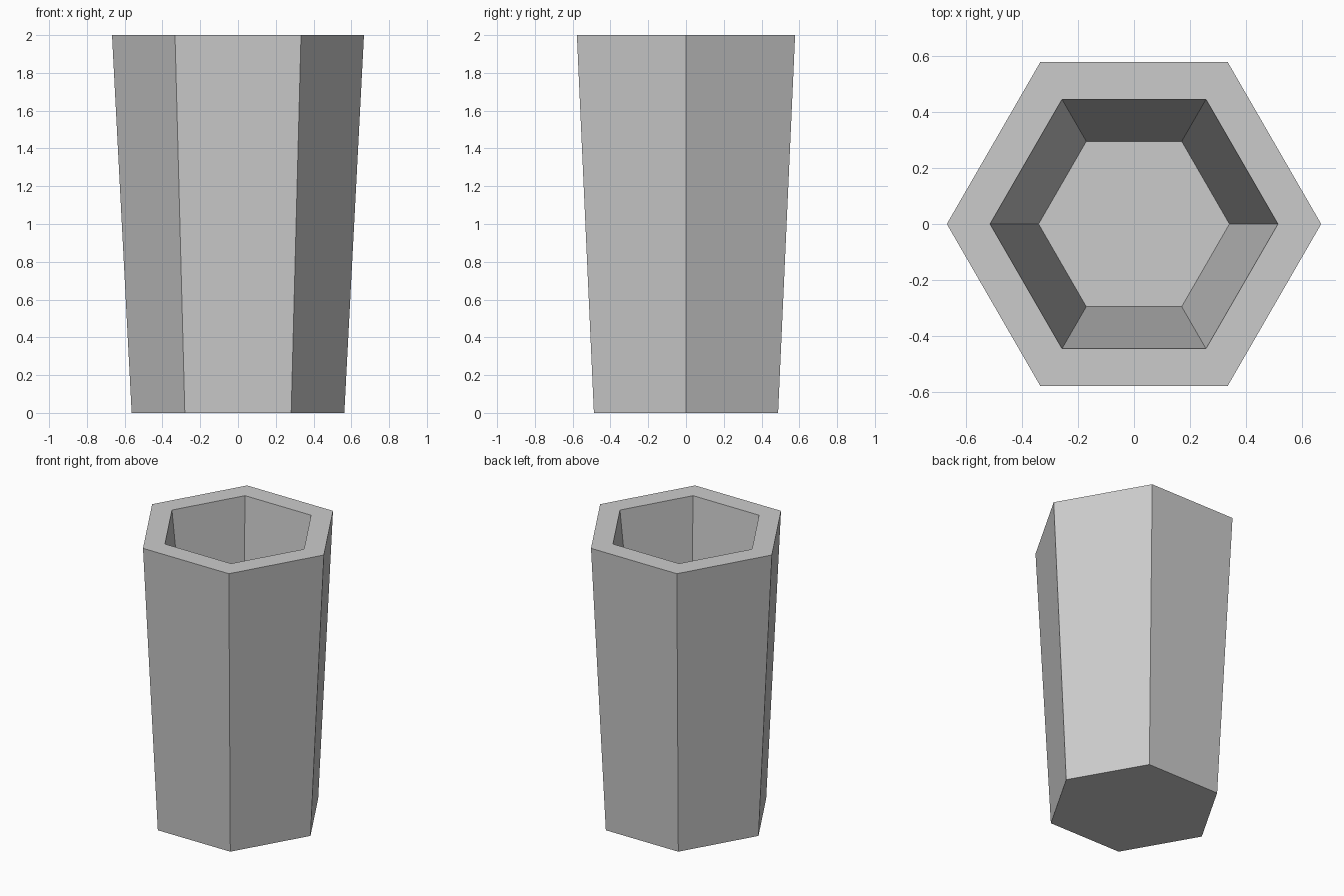
import bpy, bmesh
from math import cos, sin, pi

if "Cube" in bpy.data.objects:
    bpy.data.objects.remove(bpy.data.objects["Cube"])

SIDES = 6
# (radius, height): outer base, outer rim, inner rim, cavity floor
PROFILE = [(0.563, 0.0), (0.667, 2.0), (0.513, 2.0), (0.34, 0.4)]

bm = bmesh.new()


def ring(radius, z):
    return [bm.verts.new((radius * cos(2 * pi * i / SIDES),
                          radius * sin(2 * pi * i / SIDES), z))
            for i in range(SIDES)]


# Outer walls, flat rim and tapered inner walls
rings = [ring(r, z) for r, z in PROFILE]
for low, high in zip(rings, rings[1:]):
    for i in range(SIDES):
        j = (i + 1) % SIDES
        bm.faces.new((low[i], low[j], high[j], high[i]))

# Underside and cavity floor
bm.faces.new(rings[0][::-1])
bm.faces.new(rings[-1])
bmesh.ops.recalc_face_normals(bm, faces=bm.faces)

mesh = bpy.data.meshes.new("hexagonal_cup")
bm.to_mesh(mesh)
bm.free()
cup = bpy.data.objects.new("hexagonal_cup", mesh)
bpy.context.collection.objects.link(cup)
